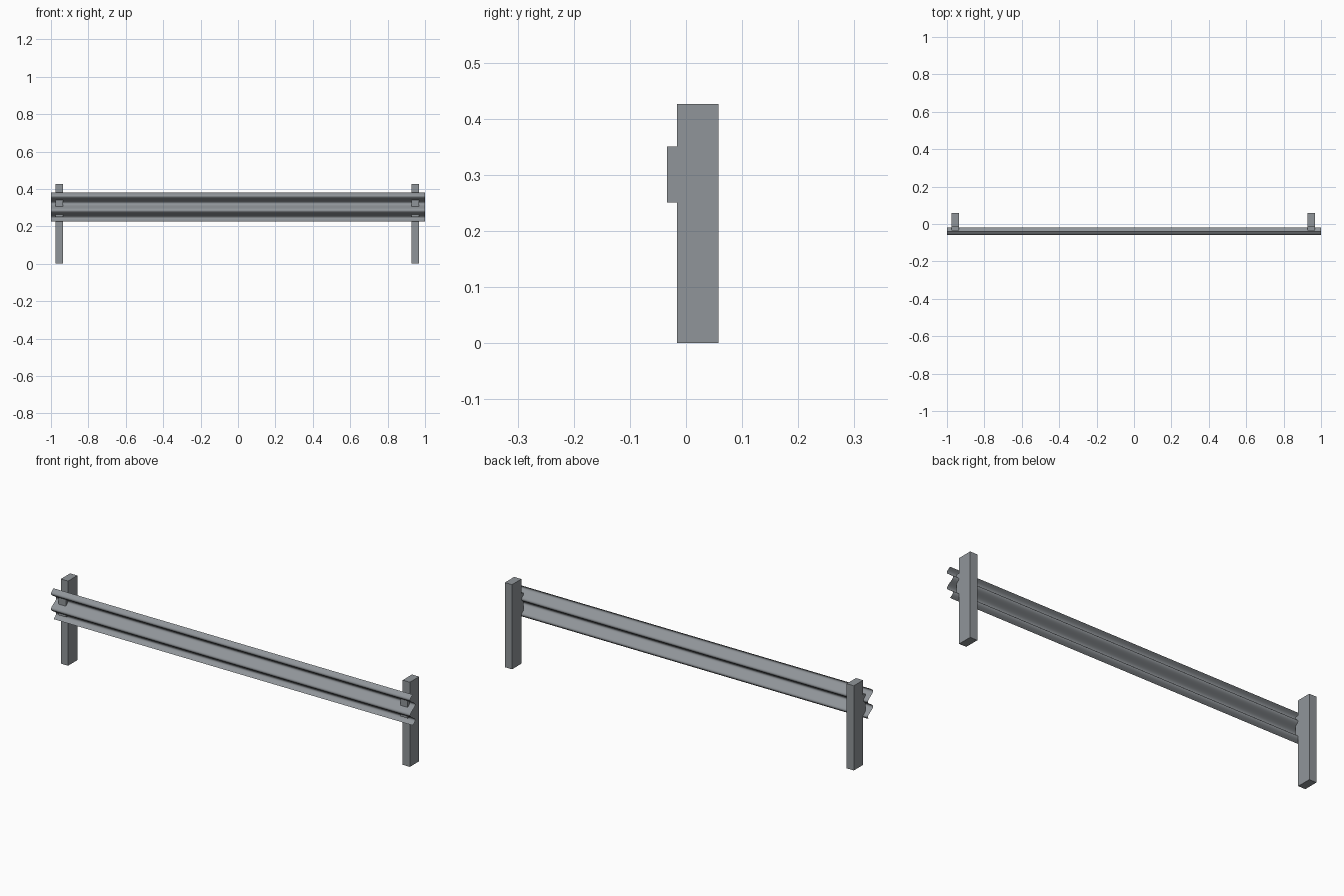
import bpy, bmesh, math

cube = bpy.data.objects.get("Cube")
if cube:
    bpy.data.objects.remove(cube, do_unlink=True)

steel = bpy.data.materials.new("galvanised steel grey")
steel.use_nodes = True
colour = (0.28, 0.30, 0.32, 1)
steel.diffuse_color = colour
steel.node_tree.nodes["Principled BSDF"].inputs["Base Color"].default_value = colour


def add_object(name, bm):
    mesh = bpy.data.meshes.new(name)
    bm.to_mesh(mesh)
    bm.free()
    mesh.materials.append(steel)
    obj = bpy.data.objects.new(name, mesh)
    bpy.context.collection.objects.link(obj)
    return obj


def box(name, low, high):
    bm = bmesh.new()
    bmesh.ops.create_cube(bm, size=1)
    for v in bm.verts:
        v.co = [(a + b) / 2 + c * (b - a) for a, b, c in zip(low, high, v.co)]
    return add_object(name, bm)


# Corrugated rail: a thin sheet following two full waves
TOP, BOTTOM, WAVES, STEPS = 0.381, 0.226, 2, 48
bm = bmesh.new()
rows = []
for i in range(STEPS + 1):
    t = i / STEPS
    y = -0.0385 - 0.0205 * math.sin(t * WAVES * math.tau)
    z = TOP + (BOTTOM - TOP) * t
    rows.append([bm.verts.new((x, y, z)) for x in (-1, 1)])
for (a, b), (c, d) in zip(rows, rows[1:]):
    face = bm.faces.new((a, c, d, b))
    face.smooth = True
add_object("corrugated_rail", bm)

# Posts with the spacer blocks that carry the rail
HALF = 0.02
for side, x in (("right", -0.955), ("left", 0.948)):
    box(side + "_post", (x - HALF, -0.016, 0), (x + HALF, 0.058, 0.426))
    box(side + "_spacer_block", (x - HALF, -0.034, 0.251), (x + HALF, -0.016, 0.351))
